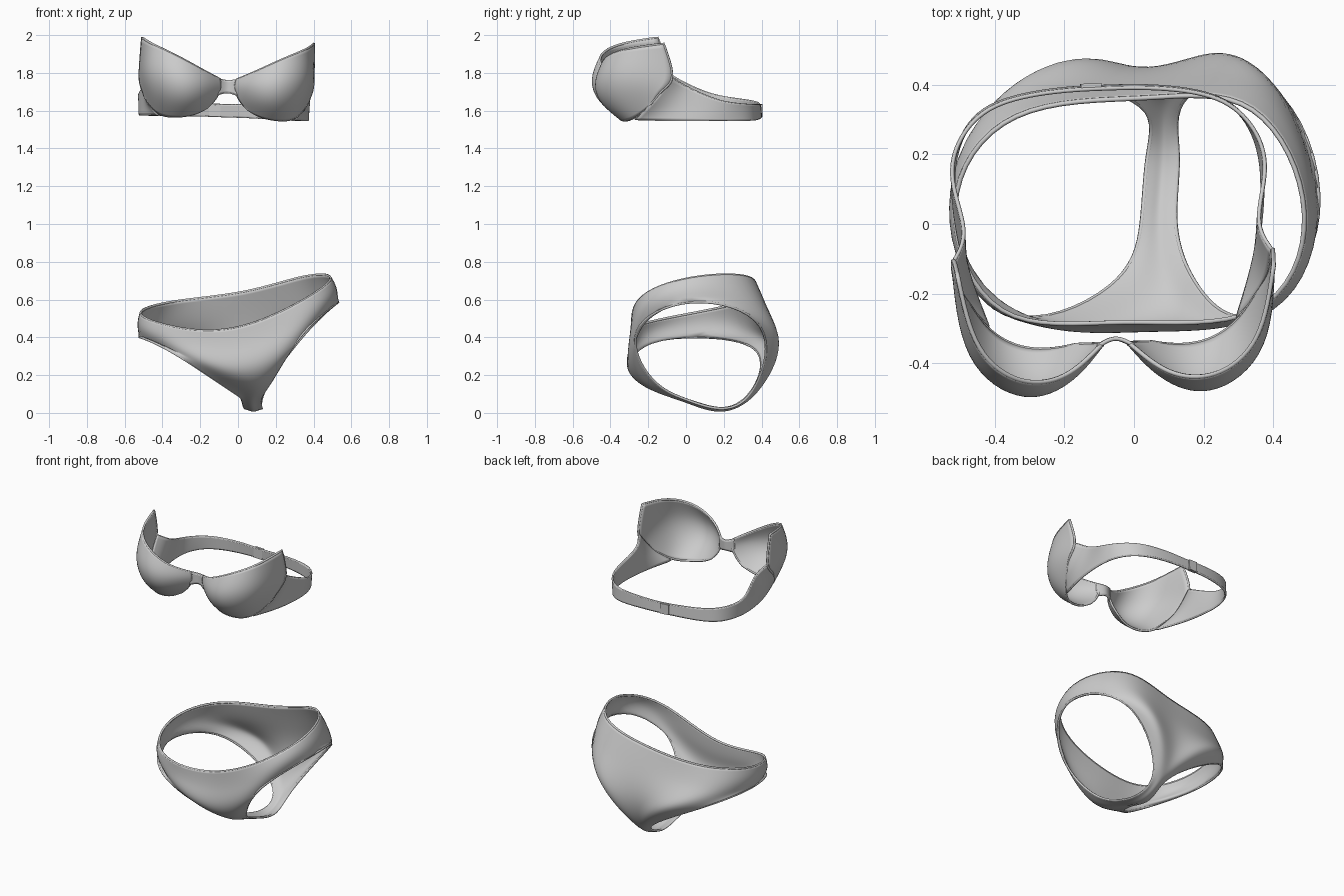
import bpy, bmesh
from math import radians
from mathutils import Vector, Matrix

if "Cube" in bpy.data.objects:
    bpy.data.objects.remove(bpy.data.objects["Cube"])


def evaluated(ob):
    dg = bpy.context.evaluated_depsgraph_get()
    dg.update()
    return ob.evaluated_get(dg)


def sheet(name, rows, xf=Matrix(), hem=0.007, thick=0.012):
    """Smooth cloth sheet passing through a grid of control points, with a rolled hem."""
    bm = bmesh.new()
    grid = [[bm.verts.new(xf @ Vector(p)) for p in r] for r in rows]
    for a, b in zip(grid, grid[1:]):
        for i in range(len(a) - 1):
            bm.faces.new((a[i], a[i + 1], b[i + 1], b[i]))
    bmesh.ops.remove_doubles(bm, verts=bm.verts, dist=0.0005)
    bmesh.ops.recalc_face_normals(bm, faces=bm.faces)
    me = bpy.data.meshes.new(name)
    bm.to_mesh(me)
    bm.free()
    ob = bpy.data.objects.new(name, me)
    bpy.context.collection.objects.link(ob)
    sub = ob.modifiers.new("smooth", 'SUBSURF')
    sub.levels = sub.render_levels = 3
    sub.boundary_smooth = 'PRESERVE_CORNERS'
    # pull the control cage outwards until the smooth surface meets the points
    target = [v.co.copy() for v in me.vertices]
    for _ in range(5):
        now = [v.co.copy() for v in evaluated(ob).data.vertices[:len(target)]]
        for v, t, n in zip(me.vertices, target, now):
            v.co += 0.8 * (t - n)
        me.update()
    smooth = bpy.data.meshes.new_from_object(evaluated(ob))
    ob.modifiers.clear()
    ob.data = smooth
    smooth.shade_smooth()
    # hem: a thin tube along the open edges
    if hem:
        bm = bmesh.new()
        bm.from_mesh(smooth)
        inner = [e for e in bm.edges if not e.is_boundary]
        bmesh.ops.delete(bm, geom=inner, context='EDGES_FACES')
        bmesh.ops.delete(bm, geom=[v for v in bm.verts if not v.link_edges], context='VERTS')
        em = bpy.data.meshes.new(name + "_hem")
        bm.to_mesh(em)
        bm.free()
        h = bpy.data.objects.new(name + "_hem", em)
        bpy.context.collection.objects.link(h)
        bpy.ops.object.select_all(action='DESELECT')
        h.select_set(True)
        bpy.context.view_layer.objects.active = h
        bpy.ops.object.convert(target='CURVE')
        h = bpy.context.view_layer.objects.active
        h.data.bevel_depth = hem
        h.data.bevel_resolution = 1
        for s in h.data.splines:
            s.use_smooth = True
    sol = ob.modifiers.new("cloth", 'SOLIDIFY')
    sol.thickness, sol.offset = thick, 0
    return ob


# Briefs: rows run from the front waist, under the crotch, up to the back waist
lt, lb = (-.515, .05, .53), (-.52, .05, .40)     # left hip top / bottom
rt, rb = (.49, .03, .715), (.53, .03, .585)     # right hip top / bottom
front = [
    [lt, (-.38, -.25, .465), (-.03, -.28, .445), (.35, -.25, .60), rt],
    [lb, (-.36, -.265, .38), (.02, -.29, .34), (.36, -.265, .50), rb],
    [(-.37, -.26, .335), (-.15, -.295, .25), (.04, -.3, .23), (.21, -.285, .29), (.35, -.26, .43)],
    [(-.07, -.18, .14), (0, -.185, .135), (.07, -.19, .13), (.125, -.19, .145), (.185, -.18, .18)],
]
crotch = [[(x + w * k, y, z + abs(k) * .006) for k in (-2, -1, 0, 1, 2)]
          for x, y, z, w in ((.07, 0, .06, .024), (.083, .2, .012, .022))]
back = [
    [(0, .355, .13), (.03, .37, .125), (.075, .38, .12), (.115, .38, .13), (.15, .365, .14)],
    [(-.35, .37, .335), (-.16, .475, .33), (.04, .44, .31), (.25, .49, .37), (.39, .395, .46)],
    [lb, (-.36, .36, .46), (.04, .41, .5), (.355, .4, .58), rb],
    [lt, (-.34, .31, .59), (.03, .36, .64), (.34, .33, .72), rt],
]
sheet("briefs", front + crotch + back)

# Bra: drawn about x = 0, then shifted and tilted slightly
pose = (Matrix.Translation((-.065, 0, 1.75)) @ Matrix.Rotation(radians(2), 4, 'Z')
        @ Matrix.Rotation(radians(2), 4, 'Y') @ Matrix.Translation((0, 0, -1.75)))
flip = Matrix.Scale(-1, 4, (1, 0, 0))

# Cups: rows from the upper edge to the underwire, columns from centre to side
cup = [
    [(.045, -.35, 1.765), (.15, -.43, 1.815), (.28, -.44, 1.88), (.40, -.34, 1.935), (.455, -.135, 1.97)],
    [(.04, -.345, 1.72), (.13, -.44, 1.74), (.27, -.482, 1.765), (.42, -.36, 1.80), (.46, -.09, 1.80)],
    [(.065, -.345, 1.66), (.15, -.42, 1.655), (.26, -.45, 1.655), (.39, -.36, 1.68), (.455, -.14, 1.725)],
    [(.11, -.345, 1.61), (.18, -.355, 1.575), (.27, -.345, 1.56), (.36, -.29, 1.575), (.43, -.195, 1.655)],
]
sheet("cup_right", cup, pose)
sheet("cup_left", cup, pose @ flip)

# Centre bridge between the cups
sheet("bridge", [[(-.05, -.35, 1.765), (0, -.33, 1.757), (.05, -.35, 1.765)],
                 [(-.05, -.35, 1.685), (0, -.33, 1.697), (.05, -.35, 1.685)]], pose, hem=0.006)

# Band: top, middle and bottom line from the right cup to the middle of the back, mirrored
top = [(.458, -.09, 1.79), (.425, .0, 1.735), (.45, .14, 1.675), (.42, .26, 1.65),
       (.32, .35, 1.64), (.15, .385, 1.635), (0, .39, 1.63)]
low = [(.36, -.28, 1.567), (.42, -.09, 1.565), (.445, .11, 1.565), (.42, .25, 1.565),
       (.33, .35, 1.565), (.15, .39, 1.57), (0, .395, 1.57)]
mid = [tuple((a + b) / 2 for a, b in zip(p, q)) for p, q in zip(top, low)]
mid[0] = (.435, -.19, 1.665)
mirrored = lambda pts: pts + [(-x, y, z) for x, y, z in pts[-2::-1]]
sheet("band", [mirrored(top), mirrored(mid), mirrored(low)], pose, hem=0.006)

# Back clasp
bpy.ops.mesh.primitive_cube_add(size=1)
clasp = bpy.context.object
clasp.name = "clasp"
clasp.matrix_world = pose @ Matrix.Translation((-.04, .395, 1.6)) @ Matrix.Diagonal((.06, .022, .066, 1))
